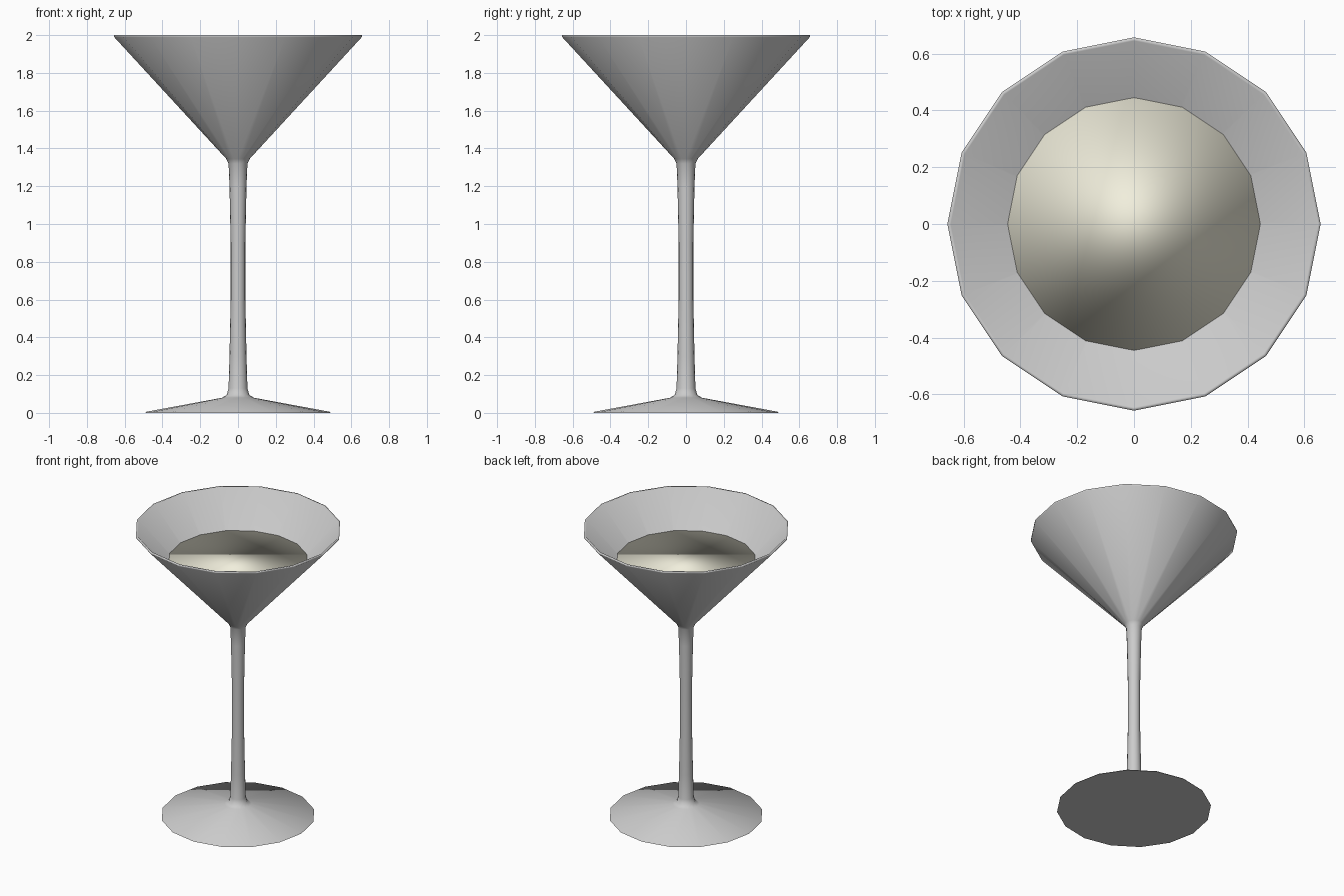
import bpy, bmesh, math

if "Cube" in bpy.data.objects:
    bpy.data.objects.remove(bpy.data.objects["Cube"])

SIDES = 16


def lathe(name, profile, sharp_z=None):
    """Revolve (radius, z) points about z; radius 0 makes a pole, open ends get a cap."""
    bm = bmesh.new()
    rings = []
    for r, z in profile:
        if r == 0:
            rings.append([bm.verts.new((0, 0, z))] * SIDES)
        else:
            rings.append([bm.verts.new((r * math.cos(2 * math.pi * i / SIDES),
                                        r * math.sin(2 * math.pi * i / SIDES), z))
                          for i in range(SIDES)])
    for a, b in zip(rings, rings[1:]):
        for i in range(SIDES):
            j = (i + 1) % SIDES
            bm.faces.new(list(dict.fromkeys([a[i], a[j], b[j], b[i]])))
    for ring, r in ((rings[0], profile[0][0]), (rings[-1], profile[-1][0])):
        if r > 0:
            bm.faces.new(ring)
    bmesh.ops.recalc_face_normals(bm, faces=bm.faces)
    for f in bm.faces:
        f.smooth = True
    # keep the border of the flat underside crisp
    if sharp_z is not None:
        for e in bm.edges:
            if all(abs(v.co.z - sharp_z) < 1e-5 for v in e.verts):
                e.smooth = False
    mesh = bpy.data.meshes.new(name)
    bm.to_mesh(mesh)
    bm.free()
    obj = bpy.data.objects.new(name, mesh)
    bpy.context.collection.objects.link(obj)
    return obj


# Glass: foot, stem, outer bowl, thin rim, inner bowl
lathe("cocktail_glass", [
    (0.49, 0.0), (0.485, 0.006), (0.085, 0.08), (0.06, 0.095), (0.05, 0.13),
    (0.045, 0.3), (0.039, 0.6), (0.039, 0.9), (0.045, 1.2), (0.05, 1.32),
    (0.062, 1.345), (0.656, 1.99), (0.657, 2.0), (0.645, 2.0),
    (0.05, 1.355), (0, 1.345)], sharp_z=0.0)

# Drink: smooth-shaded cone with a flat top
drink = lathe("drink", [(0, 1.35), (0.045, 1.357), (0.445, 1.785)])
mat = bpy.data.materials.new("pale_drink")
mat.diffuse_color = (0.88, 0.86, 0.72, 1)
mat.use_nodes = True
mat.node_tree.nodes["Principled BSDF"].inputs["Base Color"].default_value = mat.diffuse_color
drink.data.materials.append(mat)
